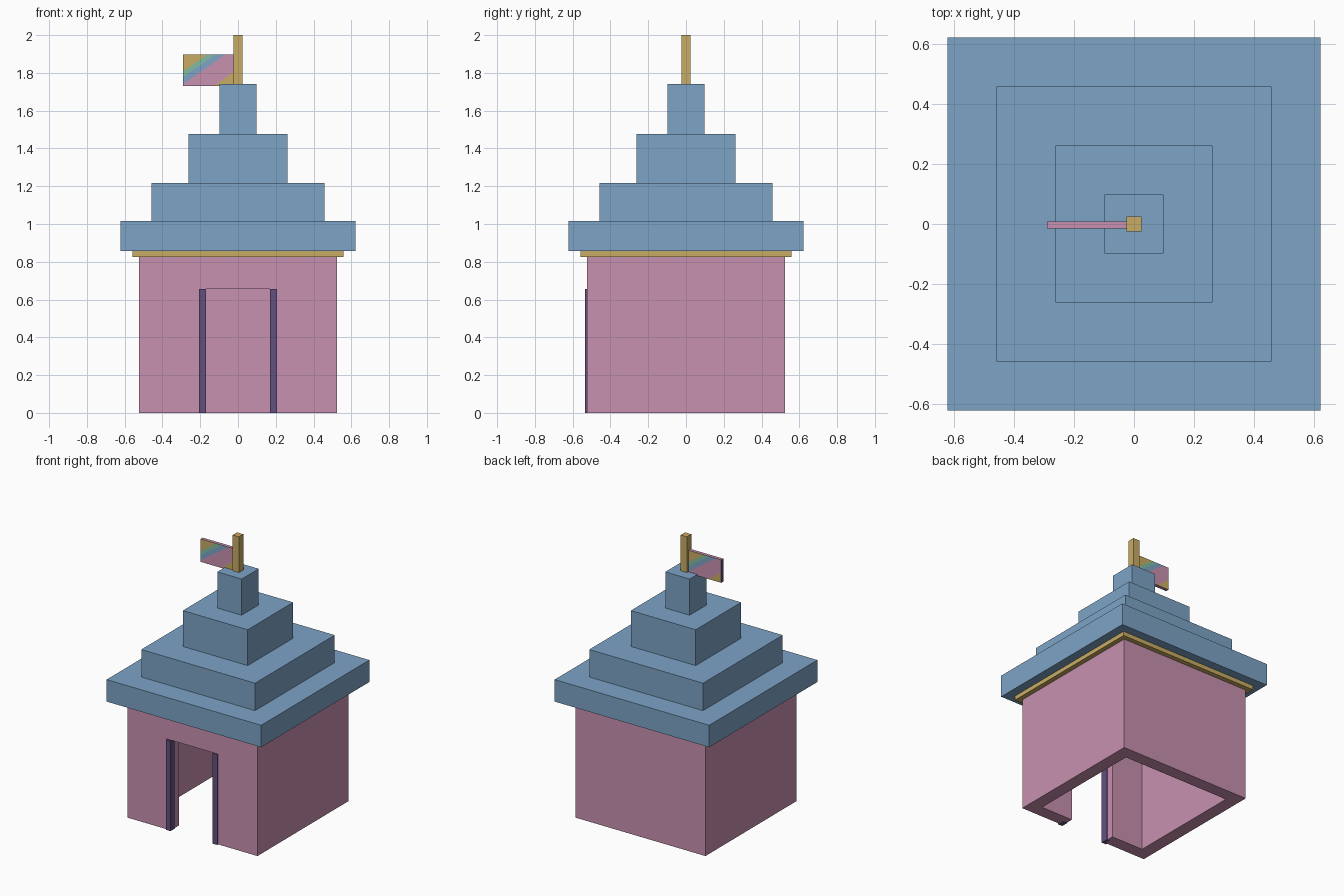
import bpy, bmesh
from mathutils import Vector

cube = bpy.data.objects.get("Cube")
if cube:
    bpy.data.objects.remove(cube, do_unlink=True)


def material(name, rgb):
    m = bpy.data.materials.new(name)
    m.use_nodes = True
    m.diffuse_color = (*rgb, 1)
    bsdf = next(n for n in m.node_tree.nodes if n.type == 'BSDF_PRINCIPLED')
    bsdf.inputs["Base Color"].default_value = (*rgb, 1)
    return m


BLUE = material("roof_blue", (0.205, 0.371, 0.565))
PINK = material("wall_pink", (0.578, 0.283, 0.434))
GOLD = material("gold", (0.578, 0.413, 0.125))
PURPLE = material("door_purple", (0.125, 0.080, 0.210))
GREEN = material("flag_green", (0.22, 0.50, 0.36))


def box(name, lo, hi, *mats):
    """Box between two opposite corners."""
    lo, hi = Vector(lo), Vector(hi)
    bm = bmesh.new()
    bmesh.ops.create_cube(bm, size=1)
    for v in bm.verts:
        v.co = Vector(((lo[i] + hi[i]) / 2 + v.co[i] * (hi[i] - lo[i])) for i in range(3))
    mesh = bpy.data.meshes.new(name)
    bm.to_mesh(mesh)
    bm.free()
    ob = bpy.data.objects.new(name, mesh)
    bpy.context.collection.objects.link(ob)
    for m in mats:
        mesh.materials.append(m)
    return ob


def slab(name, half, z0, z1, mat):
    """Square block centred on the axis."""
    return box(name, (-half, -half, z0), (half, half, z1), mat)


def cut(target, cutter):
    mod = target.modifiers.new("cut", 'BOOLEAN')
    mod.operation = 'DIFFERENCE'
    mod.solver = 'EXACT'
    mod.object = cutter
    bpy.context.view_layer.objects.active = target
    bpy.ops.object.modifier_apply(modifier=mod.name)
    bpy.data.objects.remove(cutter, do_unlink=True)


# Hollow walls with a doorway in the front
walls = slab("walls", 0.523, 0, 0.825, PINK)
cut(walls, slab("room_cutter", 0.43, -0.1, 0.78, PINK))
cut(walls, box("door_cutter", (-0.175, -0.7, -0.1), (0.175, -0.3, 0.657), PINK))

# Door posts
for side, name in ((1, "left_door_post"), (-1, "right_door_post")):
    xs = sorted((side * 0.17, side * 0.207))
    box(name, (xs[0], -0.534, 0), (xs[1], -0.48, 0.657), PURPLE)

# Trim and stepped roof
slab("roof_trim", 0.558, 0.825, 0.856, GOLD)
tiers = ((0.622, 0.856, 1.016), (0.458, 1.016, 1.216),
         (0.261, 1.216, 1.477), (0.098, 1.477, 1.74))
for i, (half, z0, z1) in enumerate(tiers, 1):
    slab(f"roof_tier_{i}", half, z0, z1, BLUE)
slab("flag_pole", 0.025, 1.74, 2.0, GOLD)

# Flag with diagonal bands on its front and back
X0, X1, Z0, Z1 = -0.29, -0.025, 1.73, 1.897
flag = box("flag", (X0, -0.015, Z0), (X1, 0.009, Z1), GOLD, GREEN, BLUE, PINK, PURPLE)
BANDS = ((0.127, 0), (0.17, 1), (0.222, 2), (0.40, 3), (9, 0))
bm = bmesh.new()
bm.from_mesh(flag.data)
for side, x_start, step in ((-1, X0, 1), (1, X1, -1)):
    for limit, _ in BANDS[:-1]:
        faces = [f for f in bm.faces if f.normal.y * side > 0.5]
        geom = list({g for f in faces for g in (*f.verts, *f.edges)}) + faces
        bmesh.ops.bisect_plane(bm, geom=geom, plane_co=(x_start + step * limit, 0, Z1),
                               plane_no=(step, 0, -1 / 0.7))
        bm.normal_update()
    for f in bm.faces:
        if f.normal.y * side > 0.5:
            c = f.calc_center_median()
            s = (c.x - x_start) * step + (Z1 - c.z) / 0.7
            f.material_index = next(i for limit, i in BANDS if s < limit)
# Flag rim: purple at the tip, pink elsewhere
for f in bm.faces:
    if abs(f.normal.y) < 0.5:
        f.material_index = 4 if f.normal.x < -0.5 else 3
bm.to_mesh(flag.data)
bm.free()
